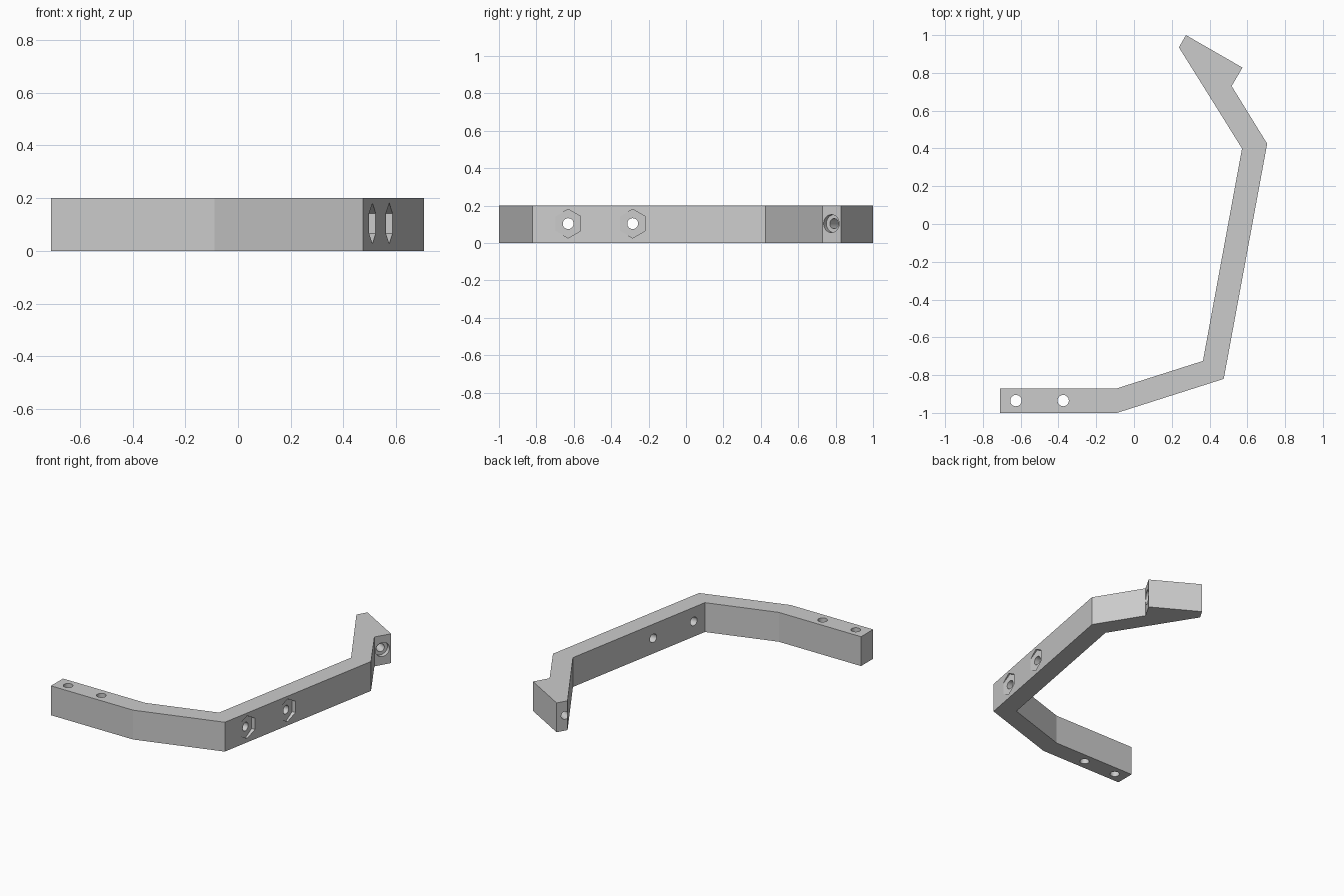
import bpy, bmesh, math
from mathutils import Vector

cube = bpy.data.objects.get("Cube")
if cube:
    bpy.data.objects.remove(cube, do_unlink=True)

HEIGHT = 0.2
MID = 0.104

grey = bpy.data.materials.new("plain grey")
grey.use_nodes = True
colour = (0.6, 0.6, 0.6, 1)
grey.diffuse_color = colour
grey.node_tree.nodes["Principled BSDF"].inputs["Base Color"].default_value = colour


def extrude_profile(name, points, height):
    bm = bmesh.new()
    face = bm.faces.new([bm.verts.new((x, y, 0)) for x, y in points])
    top = bmesh.ops.extrude_face_region(bm, geom=[face])["geom"]
    bmesh.ops.translate(bm, vec=(0, 0, height),
                        verts=[v for v in top if isinstance(v, bmesh.types.BMVert)])
    bmesh.ops.recalc_face_normals(bm, faces=bm.faces)
    mesh = bpy.data.meshes.new(name)
    bm.to_mesh(mesh)
    bm.free()
    obj = bpy.data.objects.new(name, mesh)
    bpy.context.collection.objects.link(obj)
    mesh.materials.append(grey)
    return obj


def drill(target, start, end, radius, sides=32):
    """Cut a round or six-sided hole between two points."""
    start, end = Vector(start), Vector(end)
    axis = end - start
    bpy.ops.mesh.primitive_cylinder_add(vertices=sides, radius=radius,
                                        depth=axis.length, location=(start + end) / 2)
    cutter = bpy.context.object
    cutter.name = "hole_cutter"
    cutter.hide_render = True
    # track keeps the cutter's local y upright, so hexagons point up
    cutter.rotation_euler = axis.to_track_quat('Z', 'Y').to_euler()
    cutter.data.materials.append(grey)
    mod = target.modifiers.new("hole", 'BOOLEAN')
    mod.operation = 'DIFFERENCE'
    mod.solver = 'EXACT'
    mod.object = cutter
    bpy.context.view_layer.objects.active = target
    bpy.ops.object.modifier_apply(modifier=mod.name)
    bpy.data.objects.remove(cutter, do_unlink=True)


# Bent bracket arm with a hooked tip
arm = extrude_profile("bracket_arm", [
    (-0.71, -1), (-0.09, -1), (0.475, -0.82), (0.705, 0.425),
    (0.517, 0.73), (0.574, 0.828), (0.275, 1), (0.238, 0.935),
    (0.572, 0.4), (0.365, -0.725), (-0.09, -0.87), (-0.71, -0.87)], HEIGHT)

# Upright mounting holes in the foot
for x in (-0.625, -0.375):
    drill(arm, (x, -0.935, -0.1), (x, -0.935, 0.3), 0.03)

# Cross holes with nut pockets in the long section
for y in (-0.63, -0.285):
    face_x = 0.475 + 0.185 * (y + 0.82)
    drill(arm, (face_x + 0.2, y, MID), (face_x - 0.3, y, MID), 0.029)
    drill(arm, (face_x + 0.1, y, MID), (face_x - 0.013, y, MID), 0.077, 6)

# Counterbored hole running along the hooked tip
mouth = Vector((0.545, 0.777, MID))
along = Vector((-math.cos(math.radians(30)), 0.5, 0))
drill(arm, mouth - along * 0.05, mouth + along * 0.5, 0.027)
drill(arm, mouth - along * 0.05, mouth + along * 0.03, 0.048)

bpy.ops.object.select_all(action='DESELECT')
arm.select_set(True)
bpy.context.view_layer.objects.active = arm
bpy.ops.object.shade_smooth_by_angle(angle=math.radians(30))
# Keep the flat sides of the arm crisp
for poly in arm.data.polygons:
    if poly.area > 0.01:
        poly.use_smooth = False
